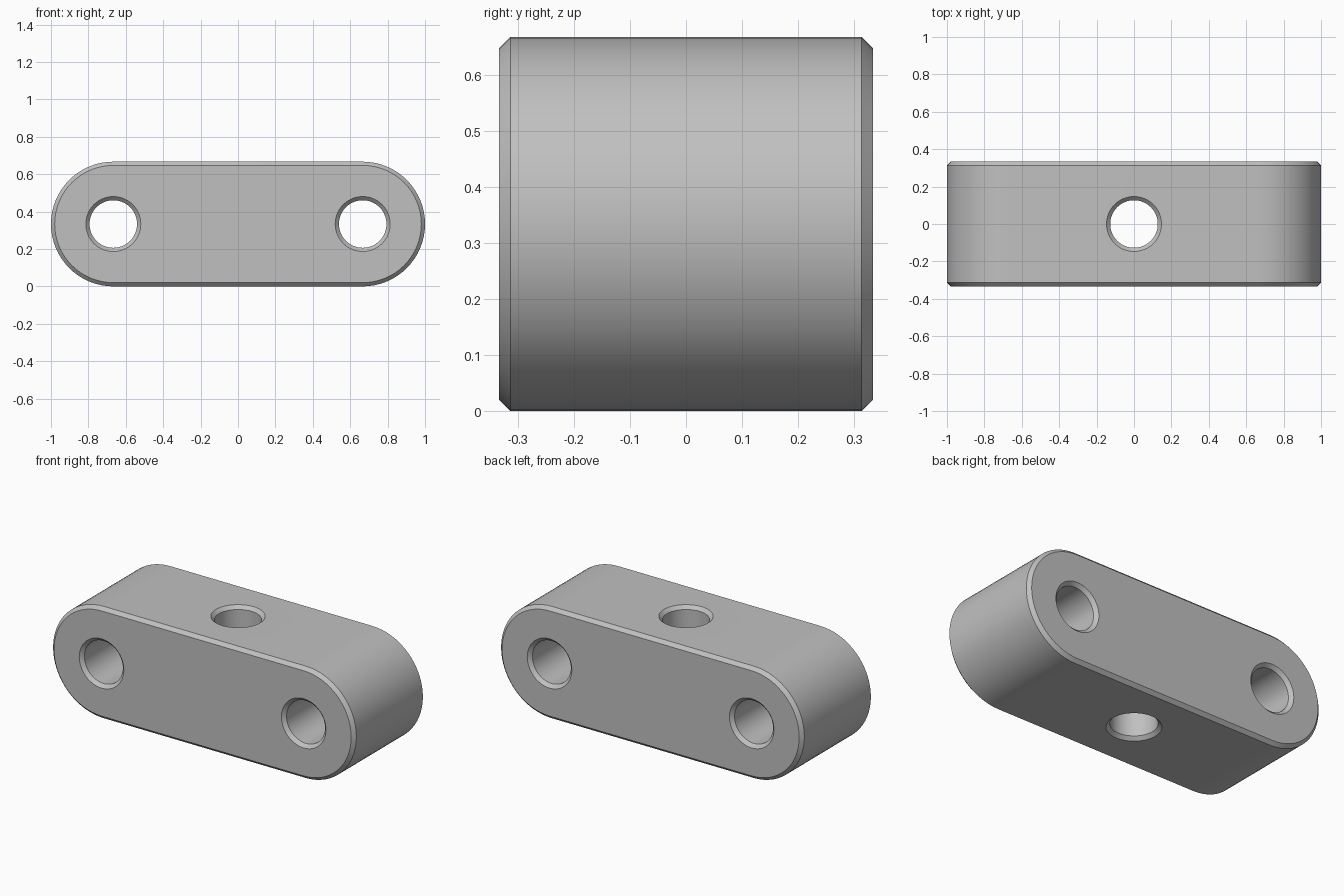
import bpy, bmesh
from math import pi, cos, sin, radians
from mathutils import Matrix

if "Cube" in bpy.data.objects:
    bpy.data.objects.remove(bpy.data.objects["Cube"])

R = 1 / 3          # end radius, also half the depth and half the height
SPAN = 2 / 3       # distance from the middle to each end centre
CHAMFER = 0.02
HOLE = 0.127

grey = bpy.data.materials.new("Plain grey")
grey.use_nodes = True
grey.diffuse_color = (0.53, 0.53, 0.53, 1)
grey.node_tree.nodes["Principled BSDF"].inputs["Base Color"].default_value = grey.diffuse_color


def loft(name, rings):
    """Solid through matching closed rings, capped at both ends."""
    bm = bmesh.new()
    loops = [[bm.verts.new(p) for p in ring] for ring in rings]
    for a, b in zip(loops, loops[1:]):
        for i in range(len(a)):
            j = (i + 1) % len(a)
            bm.faces.new((a[i], a[j], b[j], b[i]))
    bm.faces.new(loops[0])
    bm.faces.new(loops[-1])
    bmesh.ops.recalc_face_normals(bm, faces=bm.faces)
    mesh = bpy.data.meshes.new(name)
    bm.to_mesh(mesh)
    bm.free()
    mesh.materials.append(grey)
    obj = bpy.data.objects.new(name, mesh)
    bpy.context.collection.objects.link(obj)
    return obj


def slot_ring(y, radius, steps=32):
    """Rounded-end outline in the xz plane."""
    ring = []
    for side in (1, -1):
        for i in range(steps + 1):
            a = -pi / 2 + pi * i / steps
            ring.append((side * (SPAN + radius * cos(a)), y, R + side * radius * sin(a)))
    return ring


def circle_ring(z, radius, steps=64):
    return [(radius * cos(2 * pi * i / steps), radius * sin(2 * pi * i / steps), z)
            for i in range(steps)]


# Block with chamfered front and back rims
body = loft("link_block", [slot_ring(-R, R - CHAMFER), slot_ring(-R + CHAMFER, R),
                           slot_ring(R - CHAMFER, R), slot_ring(R, R - CHAMFER)])

# Bores that flare at both mouths: two front to back, one top to bottom
flare = [(-R - CHAMFER, HOLE + 2 * CHAMFER), (-R + CHAMFER, HOLE),
         (R - CHAMFER, HOLE), (R + CHAMFER, HOLE + 2 * CHAMFER)]
turn = Matrix.Rotation(pi / 2, 4, "X")
bores = {"left_bore_cutter": (SPAN, turn), "right_bore_cutter": (-SPAN, turn),
         "vertical_bore_cutter": (0, Matrix())}
for name, (x, rotation) in bores.items():
    cutter = loft(name, [circle_ring(z, r) for z, r in flare])
    cutter.data.transform(Matrix.Translation((x, 0, R)) @ rotation)
    cutter.hide_render = True
    cut = body.modifiers.new(name, "BOOLEAN")
    cut.operation, cut.solver, cut.object = "DIFFERENCE", "EXACT", cutter

# Apply the cuts, then remove the cutters
bpy.context.view_layer.objects.active = body
body.select_set(True)
for name in bores:
    bpy.ops.object.modifier_apply(modifier=name)
    bpy.data.objects.remove(bpy.data.objects[name])
bpy.ops.object.shade_smooth_by_angle(angle=radians(30))
